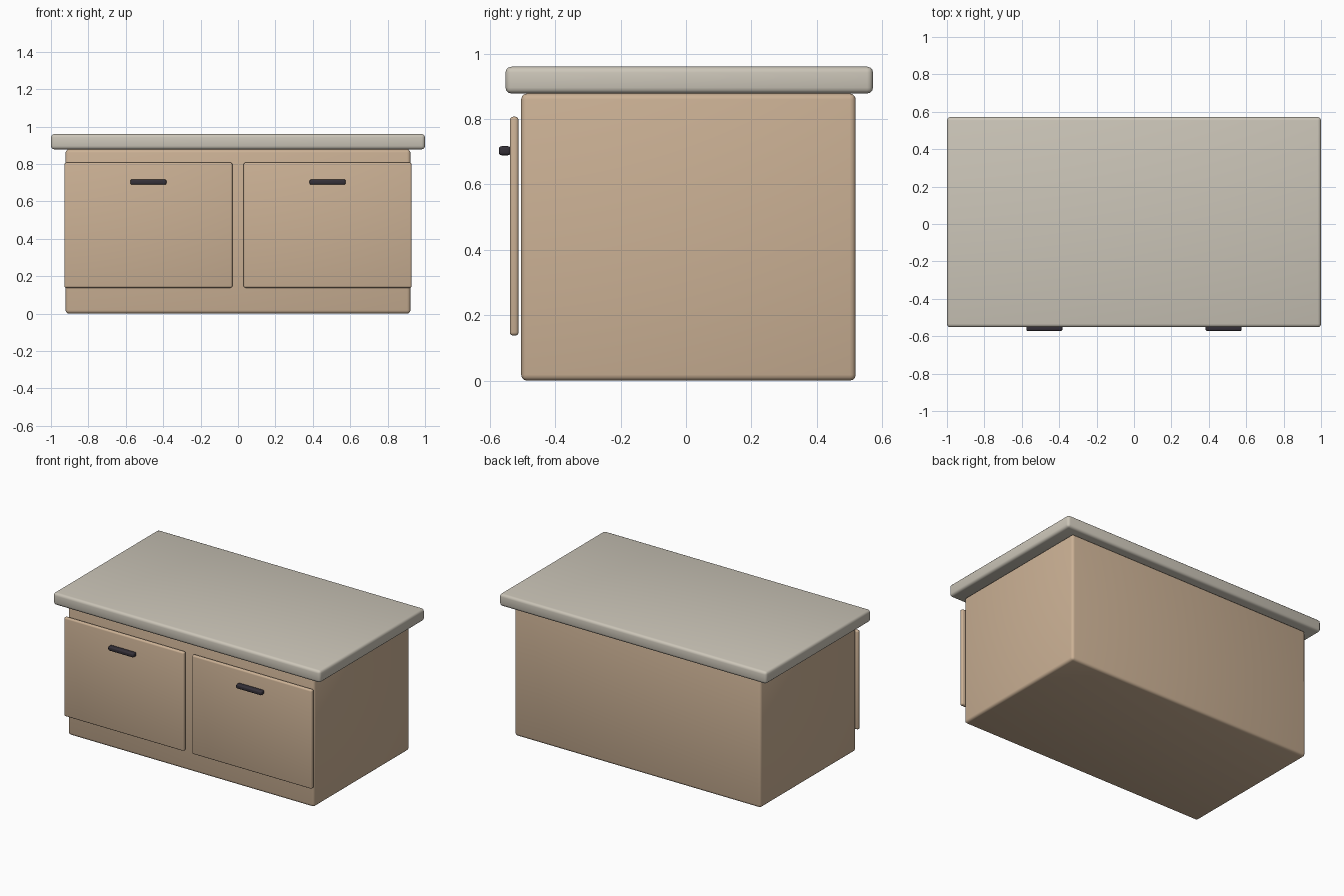
import bpy

if "Cube" in bpy.data.objects:
    bpy.data.objects.remove(bpy.data.objects["Cube"])


def material(name, rgb):
    m = bpy.data.materials.new(name)
    m.diffuse_color = (*rgb, 1)
    m.use_nodes = True
    m.node_tree.nodes["Principled BSDF"].inputs["Base Color"].default_value = m.diffuse_color
    return m


def rounded_box(name, lo, hi, bevel, mat):
    """Box between two corners with softly rounded edges."""
    bpy.ops.mesh.primitive_cube_add(size=1, location=[(a + b) / 2 for a, b in zip(lo, hi)])
    ob = bpy.context.object
    ob.name = name
    ob.scale = [b - a for a, b in zip(lo, hi)]
    bpy.ops.object.transform_apply(location=False, rotation=False, scale=True)
    mod = ob.modifiers.new("round", 'BEVEL')
    mod.width = bevel
    mod.segments = 3
    bpy.ops.object.modifier_apply(modifier=mod.name)
    bpy.ops.object.shade_smooth_by_angle()
    ob.data.materials.append(mat)
    return ob


wood = material("wood", (0.60, 0.44, 0.30))
stone = material("stone", (0.60, 0.56, 0.48))
dark = material("dark_metal", (0.035, 0.03, 0.04))

# Cabinet body and overhanging worktop
rounded_box("cabinet_body", (-0.922, -0.504, 0), (0.922, 0.519, 0.878), 0.018, wood)
rounded_box("countertop", (-1, -0.552, 0.878), (1, 0.572, 0.96), 0.018, stone)

# Pair of doors, each with a bar handle
for side, c in (("left", -0.479), ("right", 0.479)):
    rounded_box(side + "_door", (c - 0.449, -0.539, 0.138), (c + 0.449, -0.512, 0.807), 0.01, wood)
    rounded_box(side + "_handle", (c - 0.096, -0.572, 0.689), (c + 0.096, -0.537, 0.717), 0.008, dark)
